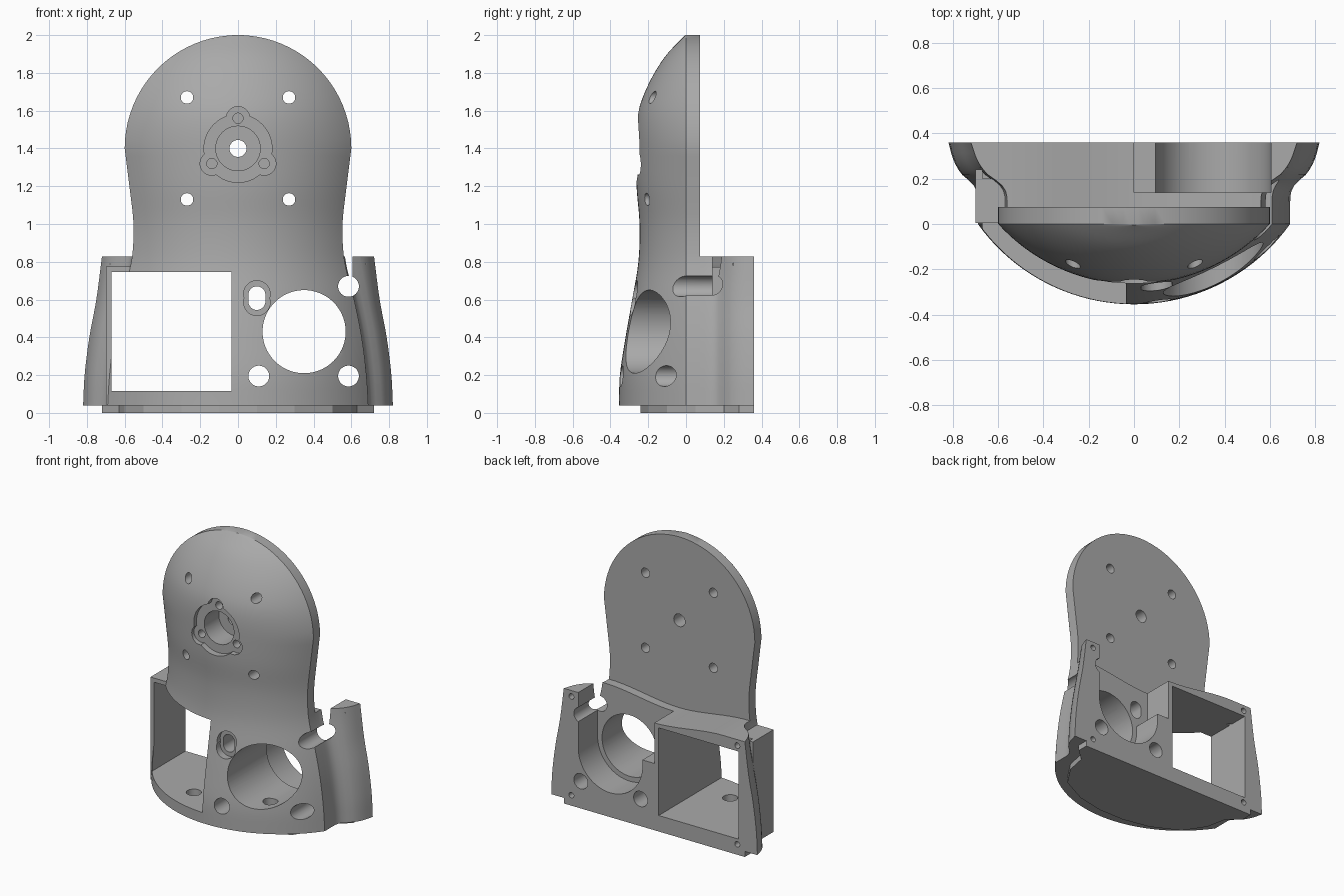
import bpy, bmesh, math
from mathutils import Matrix

cube = bpy.data.objects.get("Cube")
if cube:
    bpy.data.objects.remove(cube, do_unlink=True)

grey = bpy.data.materials.new("plain_grey")
grey.use_nodes = True
colour = (0.4, 0.4, 0.4, 1)
grey.diffuse_color = colour
grey.node_tree.nodes["Principled BSDF"].inputs["Base Color"].default_value = colour


def make(name, bm):
    bmesh.ops.recalc_face_normals(bm, faces=bm.faces)
    mesh = bpy.data.meshes.new(name)
    bm.to_mesh(mesh)
    bm.free()
    mesh.materials.append(grey)
    ob = bpy.data.objects.new(name, mesh)
    bpy.context.collection.objects.link(ob)
    return ob


def loft(name, rings):
    """Skin a stack of equal-length rings and cap both ends."""
    bm = bmesh.new()
    rows = [[bm.verts.new(p) for p in ring] for ring in rings]
    n = len(rows[0])
    for a, b in zip(rows, rows[1:]):
        for i in range(n):
            j = (i + 1) % n
            bm.faces.new((a[i], a[j], b[j], b[i]))
    bm.faces.new(rows[0])
    bm.faces.new(rows[-1])
    return make(name, bm)


def box(name, x, y, z):
    return loft(name, [[(x[0], y[0], h), (x[1], y[0], h), (x[1], y[1], h), (x[0], y[1], h)] for h in z])


def rod(x, z, r, y0=-1, y1=1, sides=48):
    """Cylinder along y."""
    bm = bmesh.new()
    m = Matrix.Translation((x, (y0 + y1) / 2, z)) @ Matrix.Rotation(math.pi / 2, 4, 'X')
    bmesh.ops.create_cone(bm, cap_ends=True, segments=sides, radius1=r, radius2=r, depth=y1 - y0, matrix=m)
    return make("cutter", bm)


def well(x, y, r, z0, z1):
    return loft("cutter", [[(x + r * math.cos(t * math.pi / 16), y + r * math.sin(t * math.pi / 16), z)
                            for t in range(32)] for z in (z0, z1)])


def curve(keys, t):
    """Smooth interpolation through (position, value) keys."""
    n = len(keys)
    slope = lambda k: ((keys[min(k + 1, n - 1)][1] - keys[max(k - 1, 0)][1])
                       / (keys[min(k + 1, n - 1)][0] - keys[max(k - 1, 0)][0]))
    i = 0
    while i < n - 2 and t > keys[i + 1][0]:
        i += 1
    (a, p), (b, q) = keys[i], keys[i + 1]
    h, s = b - a, (t - a) / (b - a)
    return (p * (1 + 2 * s) * (1 - s) ** 2 + q * s * s * (3 - 2 * s)
            + h * slope(i) * s * (1 - s) ** 2 - h * slope(i + 1) * s * s * (1 - s))


# Half width of the shell, bulge of its front, and half width of the rear wings, by height
WIDTH = [(.04, .69), (.2, .68), (.4, .655), (.6, .615), (.75, .575), (.85, .558),
         (1, .553), (1.2, .575), (1.4, .6)]
BULGE = [(.04, .355), (.2, .35), (.4, .32), (.6, .285), (.8, .252), (1, .246), (1.2, .262),
         (1.4, .266), (1.5, .265), (1.6, .252), (1.7, .217), (1.8, .167), (1.9, .1), (2, .004)]
WING = [(.04, .82), (.2, .812), (.4, .787), (.6, .75), (.83, .72)]
FLARE = [(.075, 0), (.14, .03), (.18, .2), (.22, .55), (.28, .82), (.36, 1)]
BACK = .075


def width(z):
    if z > 1.4:
        return max(.02, math.sqrt(max(0, .36 - (z - 1.4) ** 2)))
    return curve(WIDTH, z)


def shell_ring(z, n=40):
    w, d = width(z), curve(BULGE, z)
    r = (w * w + d * d) / (2 * d)
    half = math.asin(min(1, w / r))
    arc = [half * (2 * i / n - 1) for i in range(n + 1)]
    ring = [(r * math.sin(a), r - d - r * math.cos(a), z) for a in arc]
    return ring + [(w, BACK, z), (-w, BACK, z)]


def wing_ring(z):
    w, v = width(z), curve(WING, z)
    side = [(w + (v - w) * curve(FLARE, y), y, z) for y in [BACK + (.36 - BACK) * i / 12 for i in range(13)]]
    return side + [(-x, y, h) for x, y, h in reversed(side)]


# Domed front shell and the flared block behind its lower half
levels = [.04 + 1.36 * i / 34 for i in range(35)]
levels += [1.4 + .6 * math.sin(math.pi / 2 * i / 20) for i in range(1, 21)]
shell = loft("front_shell", [shell_ring(z) for z in levels])
block = loft("rear_block", [wing_ring(.04 + .79 * i / 20) for i in range(21)])

# Thin side wall and lintel of the square bay
side_wall = box("bay_side_wall", (-.7, -.67), (.005, .24), (.04, .775))
lintel = box("bay_lintel", (-.7, -.5), (.005, .2), (.745, .775))

# Base plate with a rounded front
half = [(.72, .36), (.72, .28), (.63, .2), (.6, .05), (.5, -.1), (.3, -.2), (.1, -.24)]
outline = half + [(-x, y) for x, y in reversed(half)]
base = loft("base_plate", [[(x, y, z) for x, y in outline] for z in (0, .045)])

# Square bay, speaker bore and mounting holes pass through shell and block
through = [box("cutter", (-.67, -.035), (-1, 1), (.115, .745)), rod(.35, .43, .22, sides=72)]
through += [rod(x, z, .055) for x, z in ((.11, .195), (.585, .195), (.585, .67))]
through += [rod(.1, .59, .045), rod(.1, .625, .045),
            box("cutter", (.055, .145), (-1, 1), (.59, .625))]

# Slot counterbore, head holes and the three-lobed recess
front = [rod(.1, .585, .07, -1, -.245), rod(.1, .63, .07, -1, -.245)]
front += [rod(x, z, .033) for x in (-.27, .27) for z in (1.13, 1.67)]
front += [rod(0, 1.4, .18, -1, -.215), rod(0, 1.4, .118, -1, -.05), rod(0, 1.4, .045)]
for k in range(3):
    a = math.pi / 2 + k * math.tau / 3
    x, z = .16 * math.cos(a), 1.4 + .16 * math.sin(a)
    front += [rod(x, z, .062, -1, -.215), rod(x, z, .027, -1, -.1)]
# Screw wells in the floors
front += [well(x, -.13, .05, .07, .3) for x in (-.26, .35)]

# Open pocket behind the bore, back screw holes and dipped top
rear = [rod(.35, .43, .255, .14, 1, 72), box("cutter", (.095, .605), (.14, 1), (.43, 1)),
        box("cutter", (0, .6), (.14, 1), (.48, 1))]
rear += [rod(x, z, .02, .25, 1) for x in (-.66, .66) for z in (.075, .785)]
xs = [-.9 + .05 * i for i in range(37)]


def top(x):
    s = min(1, abs(x) / .55)
    return .772 + .056 * s * s * (3 - 2 * s)


dip = [(x, top(x)) for x in xs] + [(.9, 1), (-.9, 1)]
rear.append(loft("cutter", [[(x, y, z) for x, z in dip] for y in (BACK - .01, 1)]))


def carve(ob, cutters):
    for c in cutters:
        mod = ob.modifiers.new("cut", 'BOOLEAN')
        mod.operation, mod.solver, mod.object = 'DIFFERENCE', 'EXACT', c
    graph = bpy.context.evaluated_depsgraph_get()
    mesh = bpy.data.meshes.new_from_object(ob.evaluated_get(graph))
    ob.modifiers.clear()
    ob.data = mesh


carve(shell, through + front)
carve(block, through + rear)
for c in through + front + rear:
    bpy.data.objects.remove(c, do_unlink=True)

# Smooth the curved surfaces, keep edges crisp
bpy.ops.object.select_all(action='DESELECT')
for ob in (shell, block):
    ob.select_set(True)
bpy.context.view_layer.objects.active = shell
bpy.ops.object.shade_smooth_by_angle(angle=math.radians(30))
